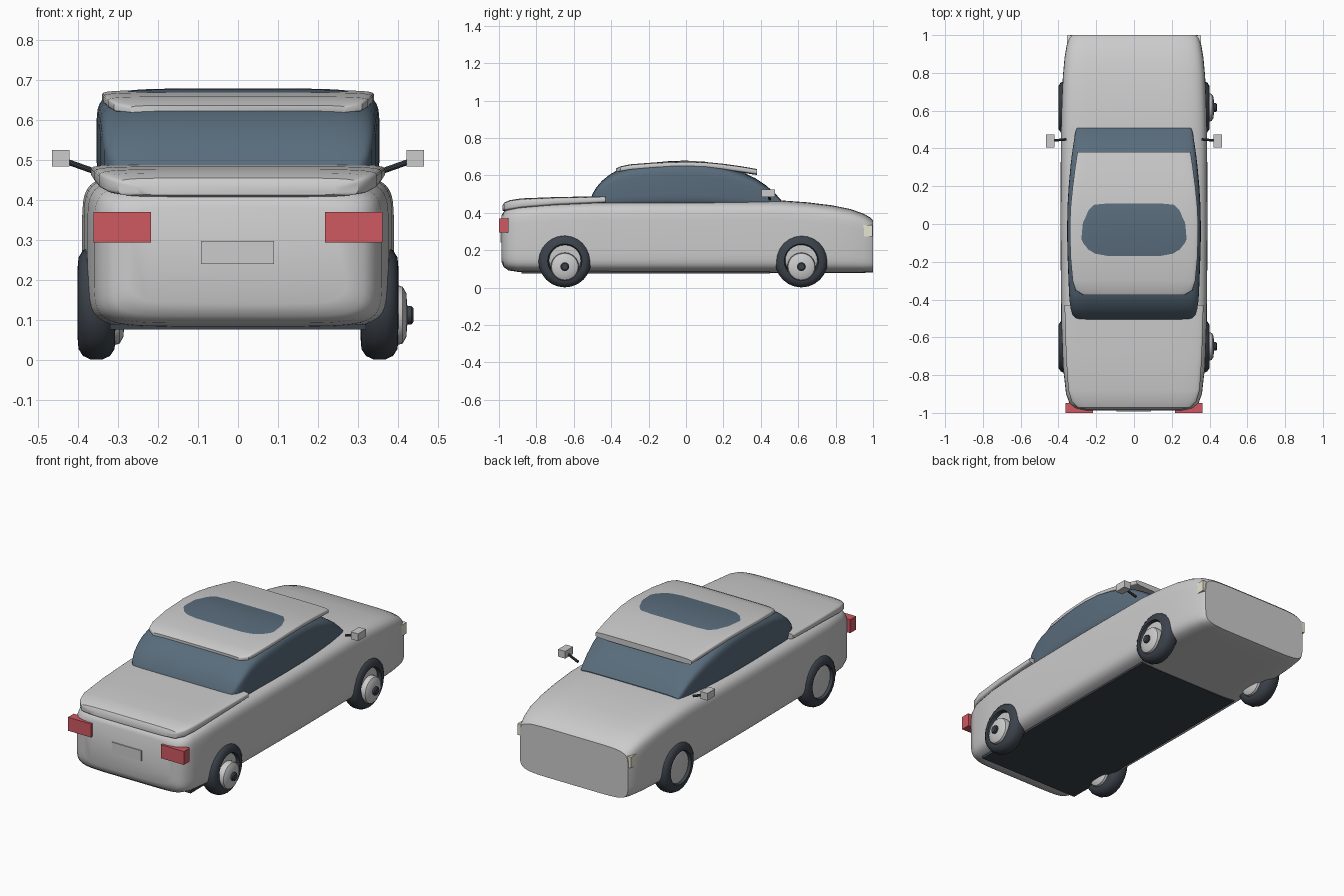
import bpy, bmesh, math
from mathutils import Vector


def material(name, rgb):
    m = bpy.data.materials.new(name)
    m.diffuse_color = (*rgb, 1)
    return m


GLASS = material("glass", (0.10, 0.15, 0.20))
RUBBER = material("rubber", (0.045, 0.055, 0.07))
RED = material("red", (0.62, 0.10, 0.12))
CREAM = material("cream", (0.80, 0.78, 0.64))
WHITE = material("white", (0.86, 0.88, 0.89))


def finish(name, bm, mat=None, smooth=True):
    bmesh.ops.recalc_face_normals(bm, faces=bm.faces)
    me = bpy.data.meshes.new(name)
    bm.to_mesh(me)
    bm.free()
    ob = bpy.data.objects.new(name, me)
    bpy.context.collection.objects.link(ob)
    if mat:
        me.materials.append(mat)
    if smooth:
        bpy.ops.object.select_all(action='DESELECT')
        ob.select_set(True)
        bpy.context.view_layer.objects.active = ob
        bpy.ops.object.shade_smooth_by_angle(angle=math.radians(35))
    return ob


def skin(bm, rings, cap=True):
    n = len(rings[0])
    for a, b in zip(rings, rings[1:]):
        for i in range(n):
            j = (i + 1) % n
            bm.faces.new((a[i], a[j], b[j], b[i]))
    if cap:
        bm.faces.new(rings[0])
        bm.faces.new(rings[-1])


def power(v, e):
    return math.copysign(abs(v) ** e, v)


def loft(name, stations, n=6, mat=None, count=48):
    """Squarish sections along y; station = (y, half width, bottom z, top z)."""
    bm = bmesh.new()
    rings = []
    for y, w, z0, z1 in stations:
        ring = []
        for i in range(count):
            t = 2 * math.pi * (i + 0.5) / count
            x = w * power(math.cos(t), 2 / n)
            z = (z0 + z1) / 2 + (z1 - z0) / 2 * power(math.sin(t), 2 / n)
            ring.append(bm.verts.new((x, y, z)))
        rings.append(ring)
    skin(bm, rings)
    return finish(name, bm, mat)


def lathe(name, profile, centre, mat, closed=False, count=24):
    """Turn (x offset, radius) points round an axis along x."""
    bm = bmesh.new()
    rings = []
    for dx, r in profile:
        rings.append([bm.verts.new((centre[0] + dx,
                                    centre[1] + r * math.cos(2 * math.pi * i / count),
                                    centre[2] + r * math.sin(2 * math.pi * i / count)))
                      for i in range(count)])
    if closed:
        rings.append(rings[0])
    skin(bm, rings, not closed)
    return finish(name, bm, mat)


def box(name, lo, hi, mat=None):
    bm = bmesh.new()
    bmesh.ops.create_cube(bm, size=1)
    for v in bm.verts:
        v.co = Vector([(a + b) / 2 + c * (b - a) for a, b, c in zip(lo, hi, v.co)])
    return finish(name, bm, mat, False)


# Main body, flat at the far end and rounded at the near end
loft("body", [
    (-0.987, 0.27, 0.14, 0.385), (-0.975, 0.315, 0.11, 0.405),
    (-0.95, 0.342, 0.092, 0.425), (-0.90, 0.36, 0.084, 0.442),
    (-0.75, 0.377, 0.08, 0.455), (-0.50, 0.386, 0.079, 0.464),
    (0.0, 0.39, 0.078, 0.467), (0.50, 0.387, 0.078, 0.467),
    (0.65, 0.383, 0.078, 0.456), (0.78, 0.377, 0.078, 0.44),
    (0.88, 0.368, 0.078, 0.42), (0.95, 0.356, 0.079, 0.395),
    (0.985, 0.346, 0.08, 0.375), (1.0, 0.338, 0.082, 0.36)], n=7)

# Lid panel with a lip overhanging the near end
loft("boot_lid", [
    (-0.982, 0.25, 0.412, 0.438), (-0.972, 0.30, 0.408, 0.455),
    (-0.94, 0.33, 0.412, 0.468), (-0.88, 0.348, 0.422, 0.477),
    (-0.70, 0.36, 0.438, 0.484), (-0.43, 0.368, 0.452, 0.489)])

# Glass cabin and the roof panel it pokes through
loft("cabin_glass", [
    (-0.513, 0.28, 0.42, 0.47), (-0.50, 0.308, 0.42, 0.50),
    (-0.48, 0.325, 0.42, 0.535), (-0.45, 0.335, 0.42, 0.57),
    (-0.41, 0.341, 0.42, 0.603), (-0.37, 0.344, 0.42, 0.626),
    (-0.30, 0.347, 0.42, 0.65), (-0.17, 0.352, 0.42, 0.669),
    (-0.08, 0.354, 0.42, 0.677), (0.0, 0.354, 0.42, 0.679),
    (0.10, 0.352, 0.42, 0.673), (0.20, 0.346, 0.42, 0.652),
    (0.30, 0.337, 0.42, 0.618), (0.37, 0.329, 0.42, 0.585),
    (0.43, 0.32, 0.42, 0.545), (0.48, 0.312, 0.42, 0.50),
    (0.507, 0.305, 0.42, 0.47)], mat=GLASS)
loft("roof_panel", [
    (-0.375, 0.27, 0.615, 0.637), (-0.35, 0.31, 0.617, 0.648),
    (-0.30, 0.325, 0.625, 0.659), (-0.17, 0.337, 0.635, 0.669),
    (0.0, 0.34, 0.64, 0.675), (0.10, 0.335, 0.638, 0.672),
    (0.20, 0.325, 0.628, 0.662), (0.30, 0.312, 0.614, 0.648),
    (0.38, 0.30, 0.602, 0.634)])

# Dark underside
box("underbody", (-0.32, -0.88, 0.076), (0.32, 0.45, 0.09), RUBBER)

# Wheels: the caps all point toward +x
TYRE = [(-0.047, 0.092), (-0.045, 0.115), (-0.034, 0.132), (-0.015, 0.141),
        (0.015, 0.141), (0.034, 0.132), (0.045, 0.115), (0.047, 0.092), (0, 0.078)]
CAP = [(-0.015, 0.07), (0.045, 0.075), (0.058, 0.071), (0.067, 0.055), (0.07, 0.02)]
for end, y in (("front", -0.648), ("rear", 0.617)):
    for side, x in (("left", -0.354), ("right", 0.354)):
        tag = f"{end}_{side}"
        lathe(f"tyre_{tag}", TYRE, (x, y, 0.142), RUBBER, True)
        lathe(f"wheel_disc_{tag}", [(-0.036, 0.075), (-0.03, 0.092), (0, 0.092)], (x, y, 0.142), None)
        lathe(f"wheel_cap_{tag}", CAP, (x, y, 0.112), WHITE)
        lathe(f"wheel_hub_{tag}", [(0.06, 0.023), (0.08, 0.023), (0.085, 0.017)],
              (x, y, 0.112), RUBBER, count=12)

# Lamps and mirrors on both sides
for side, s in (("left", -1), ("right", 1)):
    def pair(name, x0, x1, ys, zs, mat=None):
        a, b = sorted((s * x0, s * x1))
        return box(f"{name}_{side}", (a, ys[0], zs[0]), (b, ys[1], zs[1]), mat)
    pair("red_lamp", 0.218, 0.362, (-1.0, -0.948), (0.294, 0.37), RED)
    pair("pale_lamp", 0.305, 0.355, (0.945, 0.997), (0.272, 0.335), CREAM)
    pair("mirror", 0.422, 0.466, (0.405, 0.475), (0.484, 0.525))
    # Mirror arm
    bm = bmesh.new()
    a, b = Vector((s * 0.36, 0.448, 0.472)), Vector((s * 0.428, 0.442, 0.496))
    bmesh.ops.create_cone(bm, cap_ends=True, segments=10, radius1=0.007,
                          radius2=0.007, depth=(b - a).length)
    turn = (b - a).to_track_quat('Z', 'Y')
    for v in bm.verts:
        v.co = turn @ v.co + (a + b) / 2
    finish(f"mirror_arm_{side}", bm, RUBBER)

# Blank plate
box("plate", (-0.092, -0.992, 0.24), (0.09, -0.975, 0.298))
